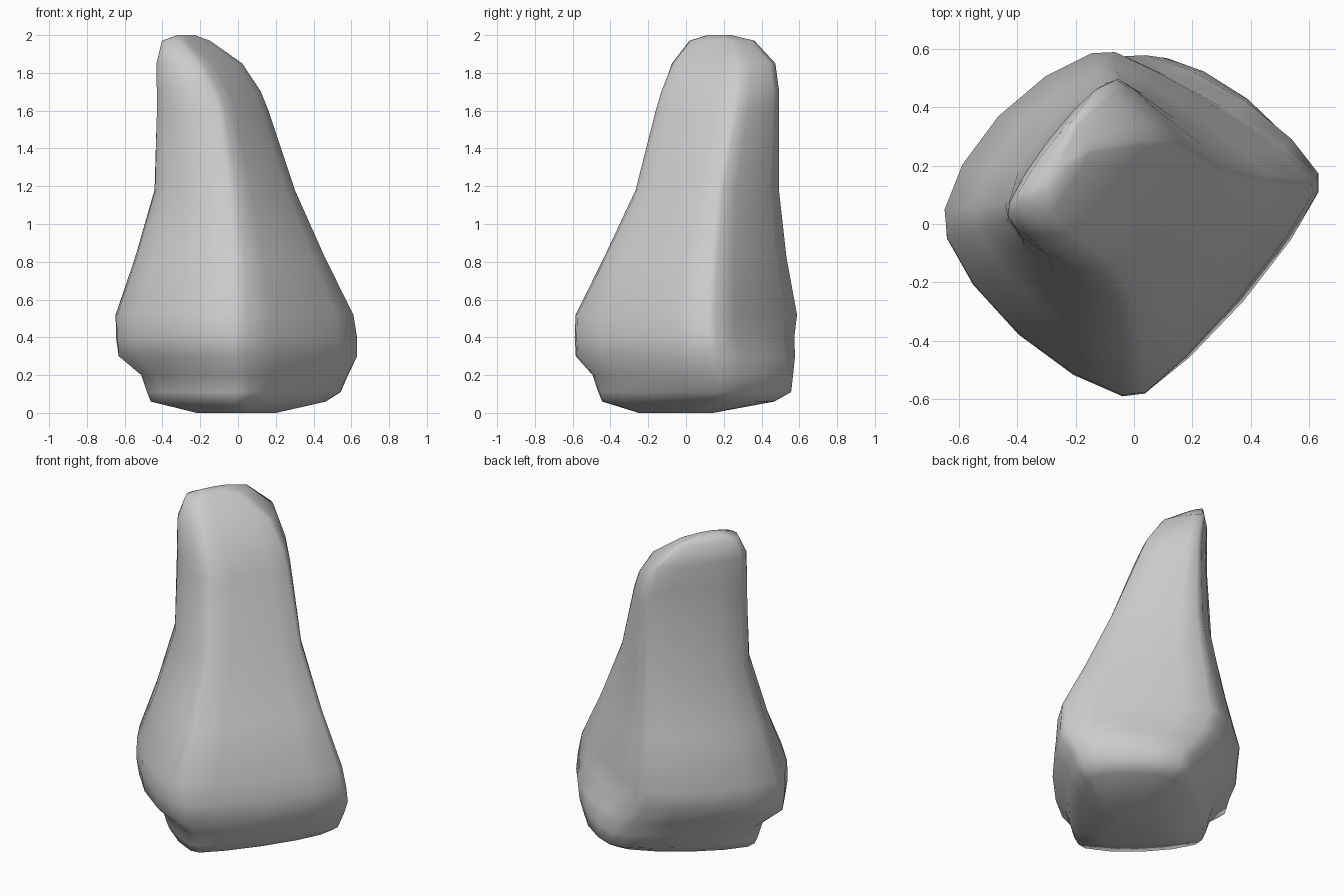
import bpy, bmesh, math
from mathutils import Vector

# Horizontal slices: height, then left, front, right and back corners (x, y)
SLICES = [
    (0.00, (-0.22, -0.04), (0.03, -0.25), (0.20, 0.00), (0.02, 0.14)),
    (0.06, (-0.46, 0.02), (0.02, -0.44), (0.46, 0.17), (0.10, 0.46)),
    (0.11, (-0.48, 0.02), (0.03, -0.46), (0.54, 0.17), (0.10, 0.55)),
    (0.20, (-0.51, 0.02), (0.03, -0.49), (0.58, 0.17), (0.08, 0.56)),
    (0.30, (-0.63, 0.00), (0.01, -0.58), (0.63, 0.14), (0.00, 0.57)),
    (0.40, (-0.64, 0.00), (0.01, -0.585), (0.63, 0.14), (-0.06, 0.57)),
    (0.52, (-0.64, 0.00), (0.01, -0.58), (0.61, 0.13), (-0.09, 0.585)),
    (0.82, (-0.54, 0.02), (0.01, -0.43), (0.46, 0.15), (-0.08, 0.53)),
    (1.18, (-0.44, 0.04), (-0.02, -0.26), (0.30, 0.18), (-0.06, 0.49)),
    (1.60, (-0.43, 0.04), (-0.08, -0.15), (0.16, 0.26), (-0.06, 0.49)),
    (1.70, (-0.43, 0.04), (-0.11, -0.12), (0.12, 0.27), (-0.07, 0.49)),
    (1.85, (-0.43, 0.05), (-0.19, -0.06), (0.02, 0.28), (-0.11, 0.47)),
    (1.97, (-0.40, 0.09), (-0.29, 0.03), (-0.15, 0.25), (-0.20, 0.36)),
    (2.00, (-0.32, 0.13), (-0.28, 0.12), (-0.23, 0.20), (-0.25, 0.24)),
]
STEPS = 5                        # points per side of a slice
# Bulge of the four sides (1 = straight, 2 = ellipse):
# front left, front right, back right, back left
POWERS = (1.45, 1.18, 1.14, 1.52)
FOOT_POWERS = (1.38, 1.25, 1.32, 1.4)


def outline(corners, powers):
    """Rounded diamond with its four corners blunted."""
    cs = [Vector(c) for c in corners]
    mid = sum(cs, Vector((0, 0))) / 4
    pts = []
    for i, power in enumerate(powers):
        a, b = cs[i] - mid, cs[(i + 1) % 4] - mid
        for k in range(STEPS):
            t = (k + 0.5) / STEPS * math.pi / 2
            pts.append(mid + 1.02 * (a * math.cos(t) ** (2 / power)
                                     + b * math.sin(t) ** (2 / power)))
    return pts


# Tapered body with its waisted foot, lofted through the slices
bm = bmesh.new()
rings = [[bm.verts.new((p.x, p.y, z))
          for p in outline(corners, FOOT_POWERS if z < 0.35 else POWERS)]
         for z, *corners in SLICES]
n = len(rings[0])
for low, high in zip(rings, rings[1:]):
    for i in range(n):
        j = (i + 1) % n
        bm.faces.new((low[i], low[j], high[j], high[i]))
bm.faces.new(rings[0][::-1])
bm.faces.new(rings[-1])
bmesh.ops.recalc_face_normals(bm, faces=bm.faces)

mesh = bpy.data.meshes.new("tapered_stone")
bm.to_mesh(mesh)
bm.free()
mesh.shade_smooth()
body = bpy.data.objects.new("tapered_stone", mesh)
bpy.context.collection.objects.link(body)
